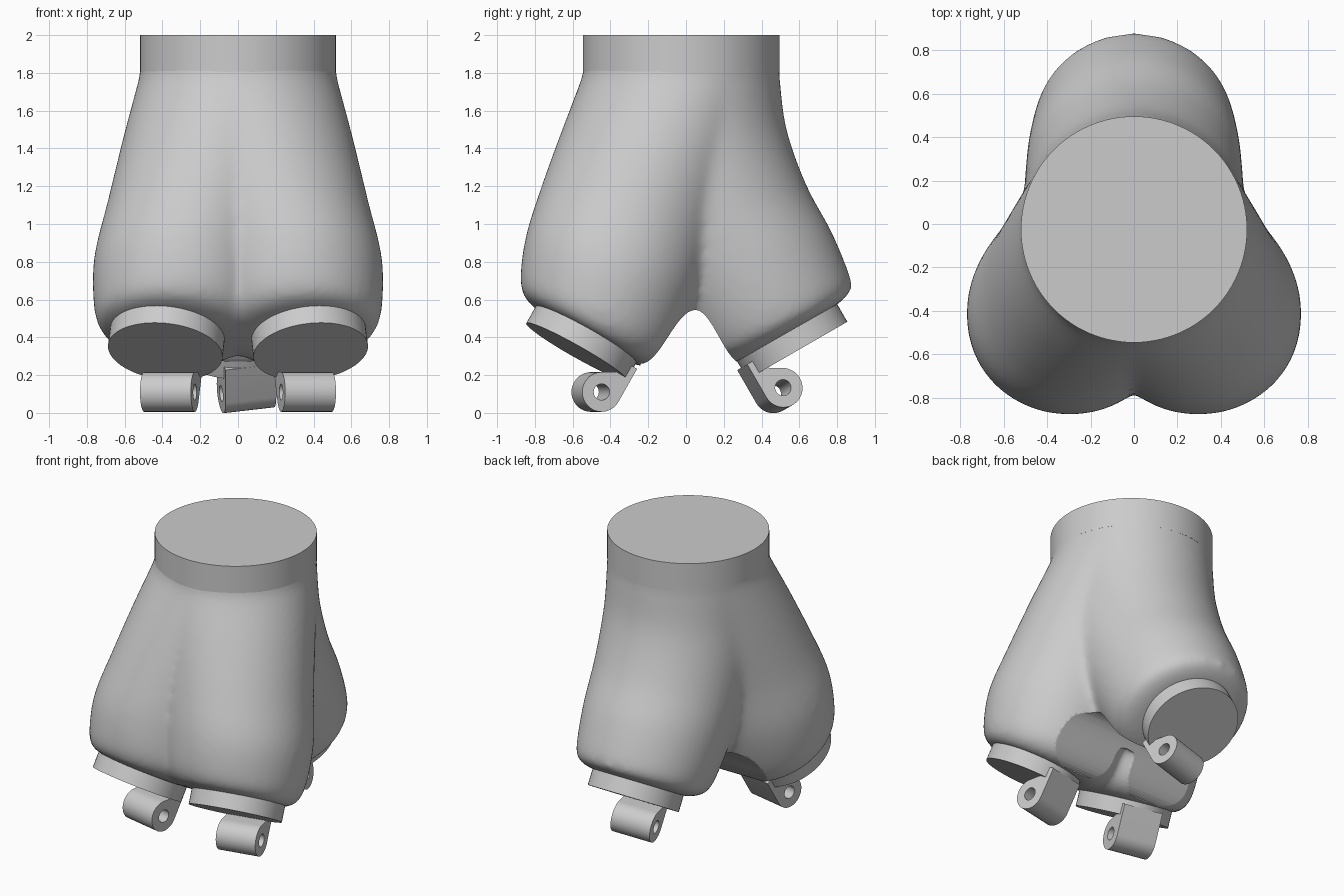
import bpy, bmesh, math
from mathutils import Matrix, Vector

if "Cube" in bpy.data.objects:
    bpy.data.objects.remove(bpy.data.objects["Cube"])

grey = bpy.data.materials.new("plain grey")
grey.use_nodes = True
grey.diffuse_color = (0.6, 0.6, 0.6, 1)
grey.node_tree.nodes["Principled BSDF"].inputs["Base Color"].default_value = (0.6, 0.6, 0.6, 1)


def make(name, bm):
    bmesh.ops.recalc_face_normals(bm, faces=bm.faces)
    mesh = bpy.data.meshes.new(name)
    bm.to_mesh(mesh)
    bm.free()
    mesh.materials.append(grey)
    obj = bpy.data.objects.new(name, mesh)
    bpy.context.collection.objects.link(obj)
    return obj


def activate(obj):
    bpy.ops.object.select_all(action='DESELECT')
    obj.select_set(True)
    bpy.context.view_layer.objects.active = obj


def modify(obj, kind, **settings):
    activate(obj)
    mod = obj.modifiers.new(kind.title(), kind)
    for key, value in settings.items():
        setattr(mod, key, value)
    bpy.ops.object.modifier_apply(modifier=mod.name)


def cut(obj, cutter):
    cutter.hide_render = True
    modify(obj, 'BOOLEAN', object=cutter, operation='DIFFERENCE', solver='EXACT')
    bpy.data.objects.remove(cutter)


def smooth(obj, angle=35):
    activate(obj)
    bpy.ops.object.shade_smooth_by_angle(angle=math.radians(angle))


def cylinder(name, radius, depth, matrix, sides=64):
    bm = bmesh.new()
    bmesh.ops.create_cone(bm, cap_ends=True, segments=sides, radius1=radius,
                          radius2=radius, depth=depth, matrix=matrix)
    return make(name, bm)


def prism(name, outline, width, matrix=Matrix()):
    """Extrude a (y, z) outline along x, centred."""
    bm = bmesh.new()
    face = bm.faces.new([bm.verts.new((-width / 2, y, z)) for y, z in outline])
    grown = bmesh.ops.extrude_face_region(bm, geom=[face])["geom"]
    bmesh.ops.translate(bm, vec=(width, 0, 0),
                        verts=[v for v in grown if isinstance(v, bmesh.types.BMVert)])
    bm.transform(matrix)
    return make(name, bm)


def tilted(azimuth, tilt):
    return Matrix.Rotation(math.radians(azimuth), 4, 'Z') @ Matrix.Rotation(math.radians(-tilt), 4, 'X')


def spline(rows, steps=6):
    """Smooth interpolation through rows of equal length."""
    out = []
    for i in range(len(rows) - 1):
        a, b, c, d = [Vector(rows[min(max(i + k, 0), len(rows) - 1)]) for k in (-1, 0, 1, 2)]
        for s in range(steps):
            t = s / steps
            out.append(b + (c - a) * (t / 2) + (a * 2 - b * 5 + c * 4 - d) * (t * t / 2)
                       + (b * 3 - a - c * 3 + d) * (t ** 3 / 2))
    return out + [Vector(rows[-1])]


def add_lobe(bm, rows, azimuth, sides=64):
    rings = []
    for x, y, z, radius, tilt in spline(rows):
        frame = Matrix.Translation((x, y, z)) @ tilted(azimuth, tilt)
        rings.append([bm.verts.new(frame @ Vector((radius * math.cos(a), radius * math.sin(a), 0)))
                      for a in (math.tau * k / sides for k in range(sides))])
    for low, high in zip(rings, rings[1:]):
        for k in range(sides):
            n = (k + 1) % sides
            bm.faces.new((low[k], low[n], high[n], high[k]))
    bm.faces.new(rings[0][::-1])
    bm.faces.new(rings[-1])


# Body: three lobes flowing out of a round neck (x, y, z, radius, tilt)
neck = [(0, -0.025, 1.95, 0.49, 0), (0, -0.025, 1.8, 0.518, 0)]
front_lobe = neck + [(0.1, -0.15, 1.46, 0.505, 6), (0.2, -0.285, 1.1, 0.49, 13),
                     (0.28, -0.39, 0.78, 0.485, 20), (0.315, -0.475, 0.52, 0.45, 27),
                     (0.345, -0.525, 0.435, 0.385, 30), (0.37, -0.53, 0.41, 0.3, 30)]
back_lobe = neck + [(0, 0.02, 1.45, 0.515, 6), (0, 0.15, 1.08, 0.505, 14),
                    (0, 0.32, 0.77, 0.49, 22), (0, 0.475, 0.5, 0.45, 28),
                    (0, 0.535, 0.45, 0.39, 30), (0, 0.545, 0.425, 0.3, 30)]
bm = bmesh.new()
add_lobe(bm, front_lobe, 12)
add_lobe(bm, [(-r[0],) + r[1:] for r in front_lobe], -12)
add_lobe(bm, back_lobe, 180)
body = make("body", bm)
modify(body, 'REMESH', mode='VOXEL', voxel_size=0.02)
modify(body, 'SMOOTH', factor=0.5, iterations=34)

# Arch running under the body between the front and back lobes
arch = [(-0.24, -0.1)]
for k in range(33):
    s = k / 16 - 1
    arch.append((0.05 + (0.29 if s < 0 else 0.25) * s,
                 0.26 + 0.285 * math.cos(s * math.pi / 2) ** 2))
arch.append((0.3, -0.1))
cut(body, prism("arch_cutter", arch, 3))
smooth(body, 40)
modify(body, 'WEIGHTED_NORMAL', keep_sharp=True)

# Neck collar
smooth(cylinder("collar", 0.52, 0.2, Matrix.Translation((0, -0.025, 1.9)), 96))

# Feet: tilted round pads, each with a pierced lug near the inner edge
lug_y, lug_z, lug_r = 0.2, -0.132, 0.105
lug_outline = [(0.253, 0.07), (0.253, 0.02)]
for k in range(25):
    a = math.radians(120 + 10 * k)
    lug_outline.append((lug_y + lug_r * math.cos(a), lug_z + lug_r * math.sin(a)))
lug_outline.append((lug_y + lug_r, 0.07))
feet = {"front_left": ((0.385, -0.58, 0.325), 12, 0),
        "front_right": ((-0.385, -0.58, 0.325), -12, 0),
        "back": ((0, 0.59, 0.33), 180, 13)}
for name, (place, azimuth, spin) in feet.items():
    frame = Matrix.Translation(place) @ tilted(azimuth, 30)
    smooth(cylinder(name + "_pad", 0.305, 0.12, frame @ Matrix.Translation((0, 0, 0.06))))
    turned = frame @ Matrix.Rotation(math.radians(spin), 4, 'Z')
    lug = prism(name + "_lug", lug_outline, 0.275, turned)
    hole = turned @ Matrix.Translation((0, lug_y, lug_z)) @ Matrix.Rotation(math.pi / 2, 4, 'Y')
    cut(lug, cylinder("hole_cutter", 0.043, 0.5, hole, 32))
    smooth(lug)
